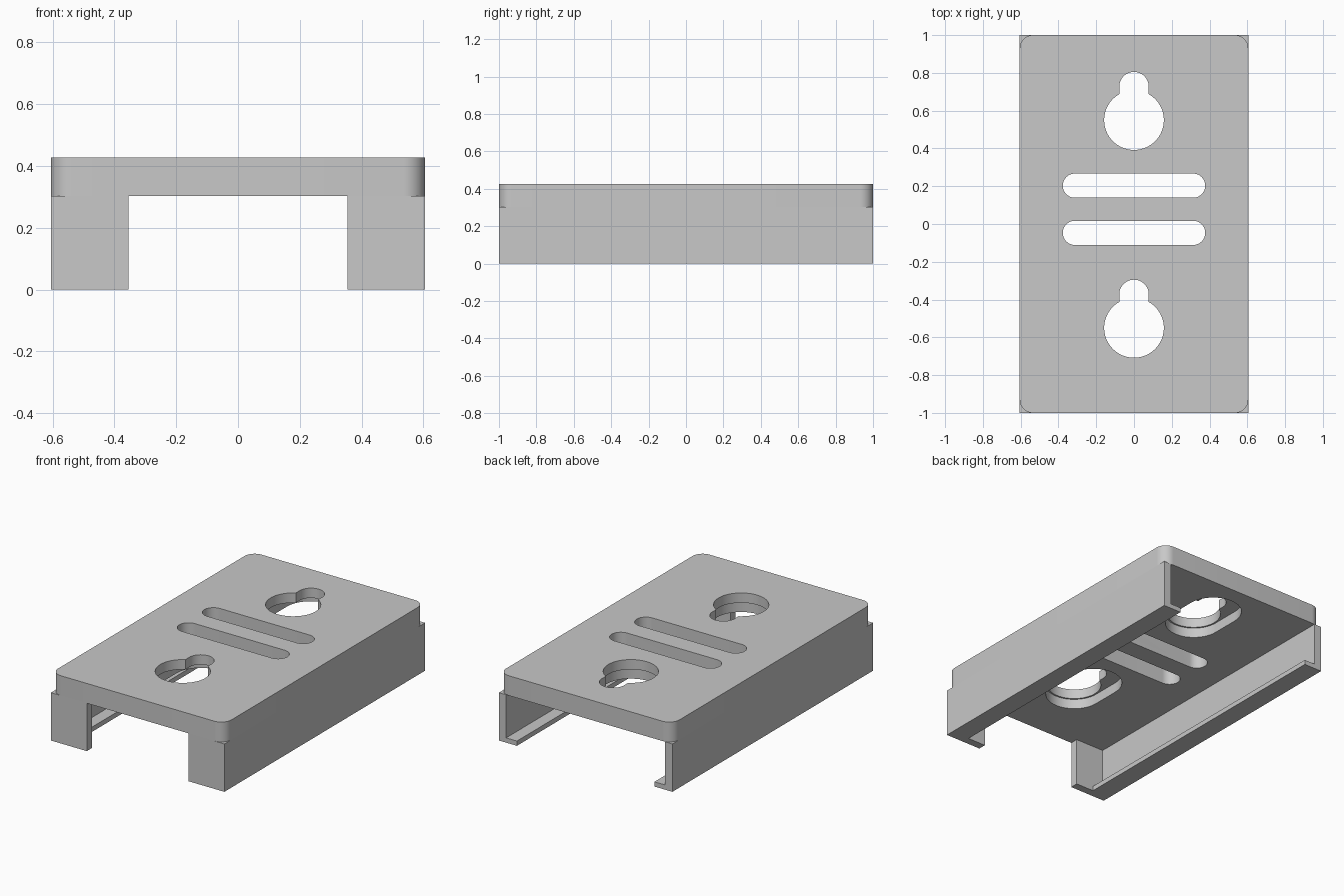
import bpy
import bmesh
from math import cos, sin, pi, asin, sqrt

cube = bpy.data.objects.get("Cube")
if cube:
    bpy.data.objects.remove(cube, do_unlink=True)

# Overall sizes
HALF_W, HALF_L = 0.605, 1.0
PLATE_Z, TOP_Z, RECESS_Z = 0.302, 0.427, 0.365
WALL, LIP, LIP_H, FRONT_W = 0.05, 0.125, 0.03, 0.25

grey = bpy.data.materials.new("plain_grey")
grey.use_nodes = True
colour = (0.58, 0.58, 0.58, 1)
grey.diffuse_color = colour
grey.node_tree.nodes["Principled BSDF"].inputs["Base Color"].default_value = colour


def arc(cx, cy, r, start, end, steps=24):
    return [(cx + r * cos(start + (end - start) * i / steps),
             cy + r * sin(start + (end - start) * i / steps)) for i in range(steps + 1)]


def prism(name, outline, place, low, high):
    """Extrude a closed outline from low to high; place maps (a, b, depth) to xyz."""
    bm = bmesh.new()
    rings = [[bm.verts.new(place(a, b, d)) for a, b in outline] for d in (low, high)]
    n = len(outline)
    bm.faces.new(rings[0])
    bm.faces.new(rings[1])
    for i in range(n):
        j = (i + 1) % n
        bm.faces.new((rings[0][i], rings[0][j], rings[1][j], rings[1][i]))
    bmesh.ops.recalc_face_normals(bm, faces=bm.faces)
    mesh = bpy.data.meshes.new(name)
    bm.to_mesh(mesh)
    bm.free()
    mesh.materials.append(grey)
    obj = bpy.data.objects.new(name, mesh)
    bpy.context.collection.objects.link(obj)
    return obj


def upright(a, b, d):
    return (a, b, d)


def lengthwise(a, b, d):
    return (a, d, b)


def activate(obj):
    bpy.ops.object.select_all(action='DESELECT')
    obj.select_set(True)
    bpy.context.view_layer.objects.active = obj


def cut(obj, outline, low, high):
    cutter = prism("cutter", outline, upright, low, high)
    cutter.hide_render = True
    activate(obj)
    mod = obj.modifiers.new("cut", 'BOOLEAN')
    mod.operation = 'DIFFERENCE'
    mod.solver = 'EXACT'
    mod.object = cutter
    bpy.ops.object.modifier_apply(modifier=mod.name)
    bpy.data.objects.remove(cutter, do_unlink=True)


def wide_slot(cy, half, r):
    return (arc(half - r, cy, r, -pi / 2, pi / 2)
            + arc(r - half, cy, r, pi / 2, 3 * pi / 2))


def long_slot(y0, y1, r):
    return arc(0, y1, r, 0, pi) + arc(0, y0, r, pi, 2 * pi)


def keyhole(cy, r, neck, rise):
    a = asin(neck / r)
    return (arc(0, cy + rise, neck, 0, pi)
            + arc(0, cy, r, pi / 2 + a, 5 * pi / 2 - a, 48))


# Top plate with rounded corners
R = 0.07
corners = []
for k, (sx, sy) in enumerate(((1, 1), (-1, 1), (-1, -1), (1, -1))):
    corners += arc(sx * (HALF_W - R), sy * (HALF_L - R), R,
                   k * pi / 2, (k + 1) * pi / 2, 12)
plate = prism("top_plate", corners, upright, PLATE_Z, TOP_Z)

# Two hanging keyholes, each with a wider recess underneath
for cy in (-0.55, 0.55):
    cut(plate, long_slot(cy, cy + 0.177, 0.168), PLATE_Z - 0.1, RECESS_Z)
    cut(plate, keyhole(cy, 0.158, 0.078, 0.177), PLATE_Z - 0.1, TOP_Z + 0.1)

# Two strap slots
for cy in (-0.047, 0.203):
    cut(plate, wide_slot(cy, 0.377, 0.064), PLATE_Z - 0.1, TOP_Z + 0.1)

activate(plate)
bpy.ops.object.shade_smooth_by_angle(angle=pi / 6)

# Side walls with an inward bottom lip, and the short front returns
for side, s in (("left", 1), ("right", -1)):
    rail = [(HALF_W, 0), (HALF_W, PLATE_Z), (HALF_W - WALL, PLATE_Z),
            (HALF_W - WALL, LIP_H), (HALF_W - LIP, LIP_H), (HALF_W - LIP, 0)]
    prism(side + "_side_rail", [(s * x, z) for x, z in rail], lengthwise,
          WALL - HALF_L, HALF_L)
    x0, x1 = s * (HALF_W - FRONT_W), s * HALF_W
    prism(side + "_front_return",
          [(x0, 0), (x1, 0), (x1, PLATE_Z), (x0, PLATE_Z)], lengthwise,
          -HALF_L, WALL - HALF_L)
